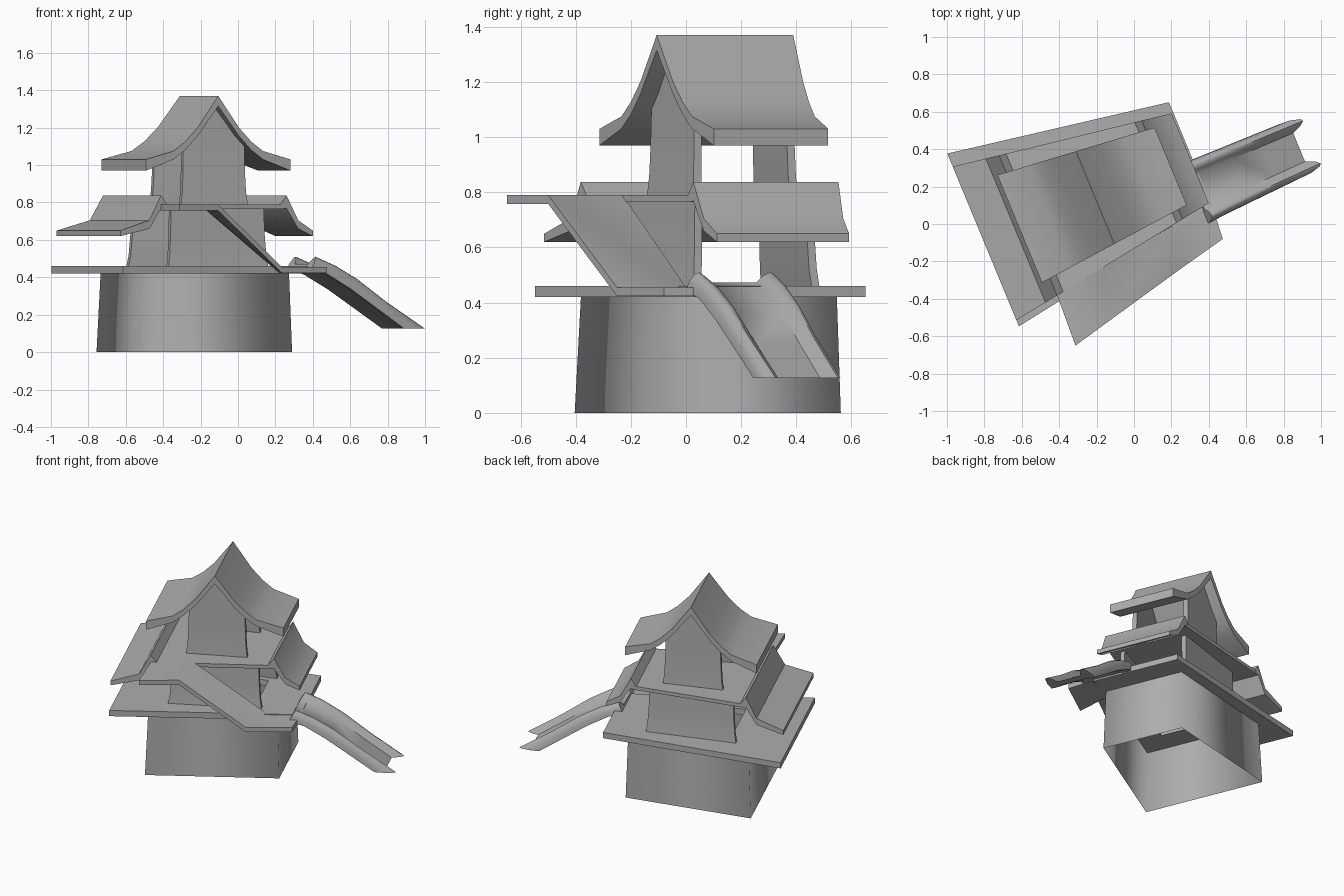
import bpy, bmesh, math
from mathutils import Vector, Matrix

if "Cube" in bpy.data.objects:
    bpy.data.objects.remove(bpy.data.objects["Cube"])

stone = bpy.data.materials.new("plain grey")
stone.use_nodes = True
GREY = (0.42, 0.42, 0.42, 1)
stone.diffuse_color = GREY
stone.node_tree.nodes["Principled BSDF"].inputs["Base Color"].default_value = GREY

# The tower is turned about z and set off centre
TURN = Matrix.Rotation(math.radians(22.5), 4, "Z") @ Matrix.Translation((-0.138, 0.21, 0))


def loft(name, rings, caps=True, cyclic=False, smooth=None, local=True):
    """Skin a row of equal rings of points into one object."""
    bm = bmesh.new()
    rows = [[bm.verts.new(TURN @ Vector(p) if local else p) for p in r] for r in rings]
    pairs = list(zip(rows, rows[1:]))
    if cyclic:
        pairs.append((rows[-1], rows[0]))
    n = len(rows[0])
    for a, b in pairs:
        for i in range(n):
            j = (i + 1) % n
            bm.faces.new((a[i], a[j], b[j], b[i]))
    if caps and not cyclic:
        bm.faces.new(rows[0])
        bm.faces.new(rows[-1])
    bmesh.ops.recalc_face_normals(bm, faces=bm.faces)
    mesh = bpy.data.meshes.new(name)
    bm.to_mesh(mesh)
    bm.free()
    mesh.materials.append(stone)
    ob = bpy.data.objects.new(name, mesh)
    bpy.context.collection.objects.link(ob)
    if smooth:
        bpy.ops.object.select_all(action="DESELECT")
        ob.select_set(True)
        bpy.context.view_layer.objects.active = ob
        bpy.ops.object.shade_smooth_by_angle(angle=math.radians(smooth))


def plan(left, right, half_left, half_right, z, shift=0):
    """Four corners of a floor plan that narrows towards the right."""
    return [(left, shift - half_left, z), (right, shift - half_right, z),
            (right, shift + half_right, z), (left, shift + half_left, z)]


# Hollow base, open below
loft("base", [plan(-0.422, 0.422, 0.415, 0.28, 0), plan(-0.405, 0.408, 0.397, 0.27, 0.43)],
     caps=False, smooth=100)

# Wide terrace with a stair hole
outer = (-0.64, 0.56, 0.50, 0.30)
hole = (-0.25, 0.25, 0.22, 0.18)
loft("terrace", [plan(*outer, 0.42, 0.02), plan(*outer, 0.46, 0.02),
                 plan(*hole, 0.46), plan(*hole, 0.42)], cyclic=True)

# Upper deck
loft("upper_deck", [plan(-0.37, 0.37, 0.402, 0.288, z) for z in (0.765, 0.79)])


def wall(name, side, levels, taper, thick=0.03):
    """Flared wall across the front (-1) or back (1); levels are (z, half width, depth)."""
    rings = []
    for z, w, d in levels:
        k = taper * w
        rings.append([(-w, side * (d + k), z), (w, side * (d - k), z),
                      (w, side * (d - k - thick), z), (-w, side * (d + k - thick), z)])
    loft(name, rings, smooth=40)


# Storeys are open at the sides
lower = [(0.45, 0.30, 0.272), (0.52, 0.289, 0.264), (0.62, 0.282, 0.259), (0.775, 0.277, 0.255)]
upper = [(0.78, 0.198, 0.215), (0.86, 0.188, 0.21), (0.97, 0.183, 0.207),
         (1.10, 0.18, 0.205), (1.33, 0.006, 0.205)]
for side, tag in ((-1, "front"), (1, "back")):
    wall("lower_wall_" + tag, side, lower, 0.08)
    wall("upper_wall_" + tag, side, upper, 0.05)


def roof(name, profile, drop, half, taper):
    """Bent slab; profile is (across, z) along the top face."""
    rings = []
    for (u, z), d in zip(profile, drop):
        h = half - taper * u
        rings.append([(u, -h, z), (u, h, z), (u, h, z - d), (u, -h, z - d)])
    loft(name, rings, smooth=38)


# Gabled top roof
slope = [(0.437, 1.03), (0.27, 1.075), (0.20, 1.125), (0.125, 1.20)]
gable = [(-u, z) for u, z in slope] + [(0, 1.37)] + slope[::-1]
thin = [0.06, 0.045, 0.045, 0.045]
roof("top_roof", gable, thin + [0.055] + thin[::-1], 0.268, 0.1)

# Side roofs flanking the upper deck, the right one reaching further out
for sign, reach, tag in ((1, 0.55, "left"), (-1, 0.64, "right")):
    skirt = [(0.35, 0.79), (0.388, 0.838), (0.46, 0.705), (reach, 0.65)]
    roof("side_roof_" + tag, [(sign * u, z) for u, z in skirt],
         [0.025, 0.07, 0.045, 0.03], 0.345, 0.155)

# Ramp from the upper deck down to the terrace: (outer edge, inner edge, height)
steps = [((-0.313, -0.65), (-0.415, -0.37), 0.79), ((-0.108, -0.50), (-0.17, -0.23), 0.79),
         ((0.235, -0.25), (0.22, 0.0), 0.455), ((0.475, -0.08), (0.42, 0.09), 0.455)]
loft("ramp", [[(*a, z), (*b, z), (*b, z - 0.032), (*a, z - 0.032)] for a, b, z in steps],
     smooth=60, local=False)

# Curved chute with thick raised rails, cut level at its foot
under = [(0.36, 0.44), (0.46, 0.415), (0.60, 0.335), (0.76, 0.228), (0.91, 0.127)]
crest = [(0.40, 0.51), (0.52, 0.462), (0.65, 0.39), (0.82, 0.27), (1.046, 0.127)]
half_section = [(0.55, 0.1), (0.8, 0.0), (1.0, 0.02), (0.98, 0.5), (0.88, 0.93),
                (0.79, 1.0), (0.66, 0.82), (0.53, 0.46)]
section = half_section + [(-w, f) for w, f in reversed(half_section)]
rings = []
for i, (low, high) in enumerate(zip(under, crest)):
    width = 0.175 - 0.005 * i
    rings.append([(low[0] + f * (high[0] - low[0]) + 0.138, w * width - 0.185 + 0.004 * i,
                   low[1] + f * (high[1] - low[1])) for w, f in section])
loft("chute", rings, smooth=50)
